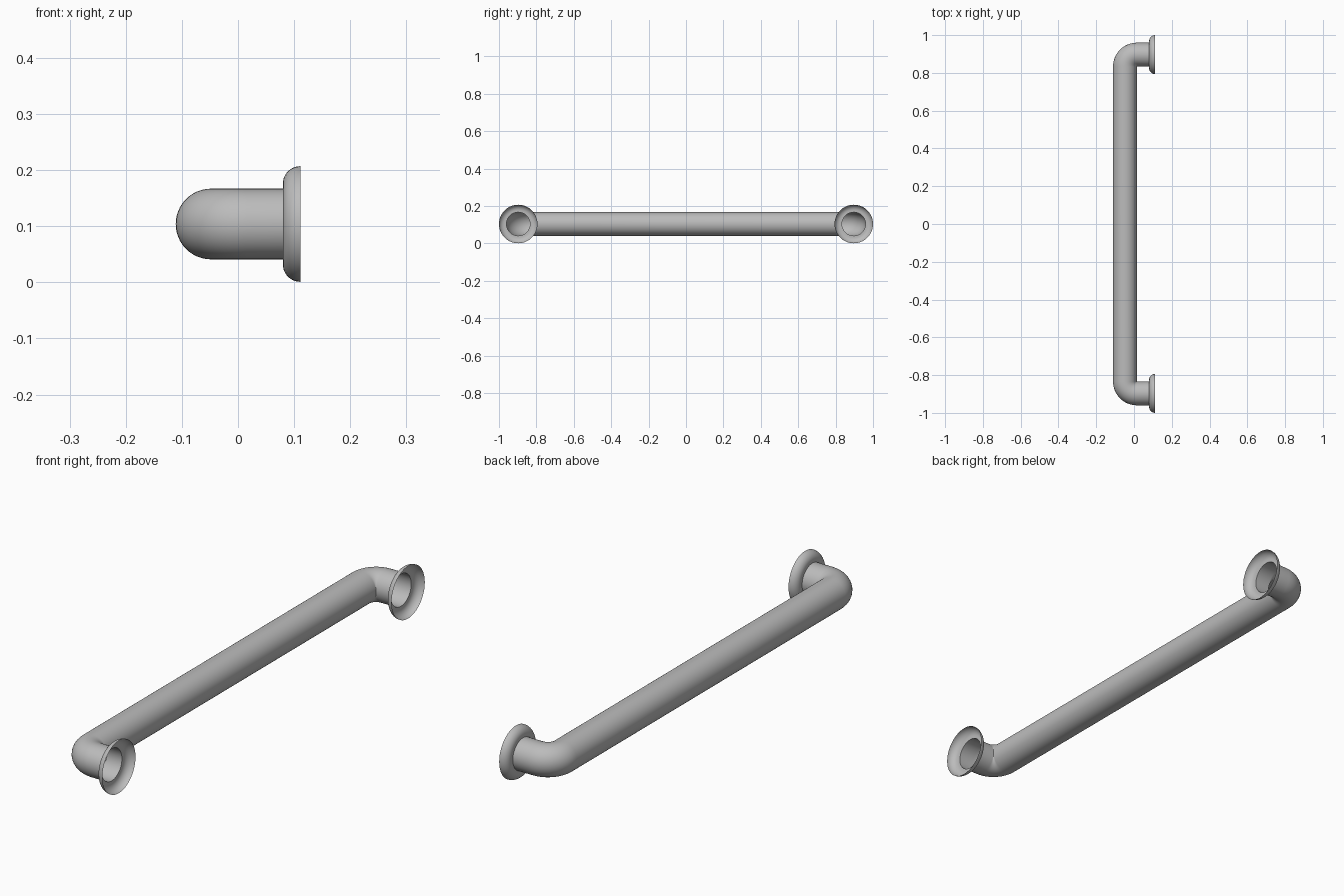
import bpy, bmesh, math
from mathutils import Vector

cube = bpy.data.objects.get("Cube")
if cube:
    bpy.data.objects.remove(cube)

TUBE_R = 0.063
FLANGE_R = 0.103
AXIS_Z = 0.104
BAR_X = -0.048
LEG_Y = 0.897
BEND_R = 0.0635
COLLAR_X = 0.08
WALL_X = 0.111
SIDES = 48

metal = bpy.data.materials.new("brushed grey metal")
metal.use_nodes = True
grey = (0.5, 0.5, 0.5, 1)
metal.diffuse_color = grey
metal.node_tree.nodes["Principled BSDF"].inputs["Base Color"].default_value = grey


def lofted(name, rings):
    """Open skin through rings given as (centre, direction in xy, radius)."""
    bm = bmesh.new()
    previous = None
    for centre, direction, radius in rings:
        side = Vector((-direction.y, direction.x, 0))
        up = Vector((0, 0, 1))
        ring = []
        for i in range(SIDES):
            a = math.tau * i / SIDES
            ring.append(bm.verts.new(centre + radius * (side * math.cos(a) + up * math.sin(a))))
        if previous:
            for i in range(SIDES):
                j = (i + 1) % SIDES
                bm.faces.new((previous[i], previous[j], ring[j], ring[i]))
        previous = ring
    mesh = bpy.data.meshes.new(name)
    bm.to_mesh(mesh)
    bm.free()
    mesh.materials.append(metal)
    obj = bpy.data.objects.new(name, mesh)
    bpy.context.collection.objects.link(obj)
    bpy.ops.object.select_all(action='DESELECT')
    obj.select_set(True)
    bpy.context.view_layer.objects.active = obj
    bpy.ops.object.shade_smooth_by_angle(angle=math.radians(40))
    return obj


# Bent hollow rail: leg, elbow, long bar, elbow, leg
rail = [(Vector((COLLAR_X, -LEG_Y, AXIS_Z)), Vector((-1, 0, 0)), TUBE_R)]
for end in (-1, 1):
    corner = Vector((BAR_X + BEND_R, end * (LEG_Y - BEND_R), AXIS_Z))
    elbow = []
    for k in range(13):
        a = math.pi / 2 * k / 12
        out = Vector((-math.sin(a), end * math.cos(a), 0))
        along = Vector((-math.cos(a), -end * math.sin(a), 0)) * -end
        elbow.append((corner + out * BEND_R, along, TUBE_R))
    rail += elbow if end < 0 else elbow[::-1]
rail.append((Vector((COLLAR_X, LEG_Y, AXIS_Z)), Vector((1, 0, 0)), TUBE_R))
lofted("grab_rail", rail)

# Hollow wall flanges with a rounded shoulder, open towards the wall
depth = WALL_X - COLLAR_X
for name, y in (("front_flange", -LEG_Y), ("back_flange", LEG_Y)):
    outward = Vector((1, 0, 0))
    rings = [(Vector((COLLAR_X, y, AXIS_Z)), outward, TUBE_R)]
    for k in range(11):
        a = math.pi / 2 * k / 10
        x = WALL_X - depth * math.cos(a)
        radius = FLANGE_R - depth * (1 - math.sin(a))
        rings.append((Vector((x, y, AXIS_Z)), outward, radius))
    lofted(name, rings)
